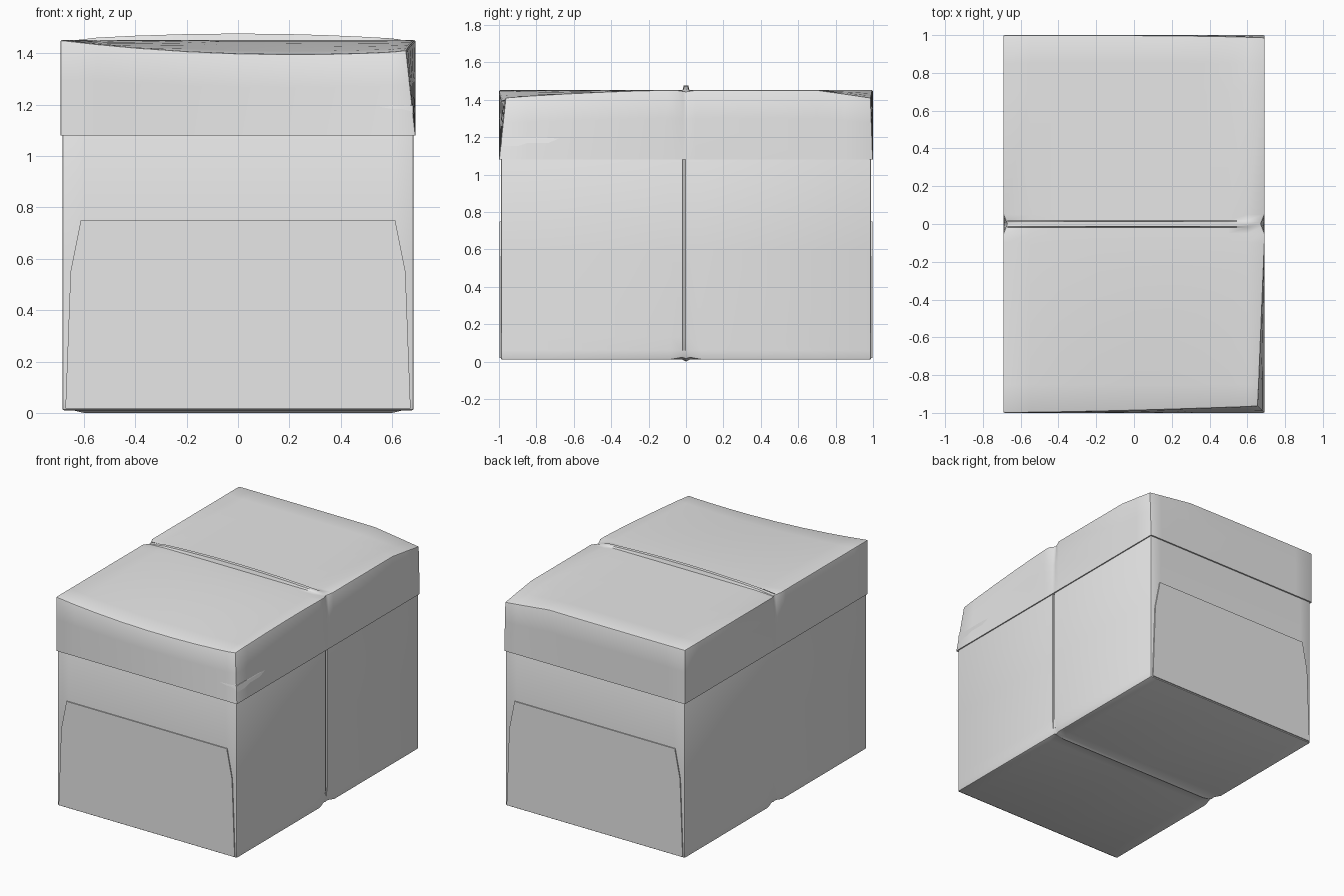
import bpy, bmesh, math
from mathutils import Vector

old = bpy.data.objects.get("Cube")
if old:
    bpy.data.objects.remove(old, do_unlink=True)

# One plain card colour
card = bpy.data.materials.new("light_grey_card")
card.use_nodes = True
card.diffuse_color = (0.8, 0.8, 0.8, 1)
card.node_tree.nodes["Principled BSDF"].inputs["Base Color"].default_value = (0.8, 0.8, 0.8, 1)


def clamp(v):
    return max(0.0, min(1.0, v))


def finish(name, bm):
    bmesh.ops.recalc_face_normals(bm, faces=bm.faces)
    mesh = bpy.data.meshes.new(name)
    bm.to_mesh(mesh)
    bm.free()
    mesh.materials.append(card)
    obj = bpy.data.objects.new(name, mesh)
    bpy.context.collection.objects.link(obj)
    bpy.ops.object.select_all(action="DESELECT")
    obj.select_set(True)
    bpy.context.view_layer.objects.active = obj
    bpy.ops.object.shade_smooth_by_angle(angle=math.radians(35))
    return obj


def card_box(name, half_x, half_y, z0, z1, cuts, bend, round_bottom):
    """Rounded box, sliced on the given planes, then bent by a rule."""
    bm = bmesh.new()
    bmesh.ops.create_cube(bm, size=2)
    for v in bm.verts:
        v.co = Vector((v.co.x * half_x, v.co.y * half_y, z0 if v.co.z < 0 else z1))
    edges = [e for e in bm.edges
             if round_bottom or max(v.co.z for v in e.verts) > z0 + 0.01]
    bmesh.ops.bevel(bm, geom=edges, offset=0.008, segments=2, profile=0.5, affect="EDGES")
    for axis, places in enumerate(cuts):
        normal = Vector([float(i == axis) for i in range(3)])
        for place in places:
            bmesh.ops.bisect_plane(bm, geom=bm.verts[:] + bm.edges[:] + bm.faces[:],
                                   plane_co=normal * place, plane_no=normal, dist=1e-5)
    for v in bm.verts:
        v.co = bend(v.co.copy())
    return finish(name, bm)


def bend_lid(p):
    x, y, z = p
    height = clamp((z - 1.08) / 0.37)
    front = clamp((-y - 0.1) / 0.88)
    back = clamp((y - 0.7) / 0.29)
    across = clamp((x + 0.69) / 1.38)
    # sagging front edge and crushed back corner
    sag = front ** 1.5 * (0.168 * across - 0.128 * across ** 2)
    sag += back * 0.04 * clamp((x - 0.35) / 0.33)
    p.z -= sag * height
    # corners leaning inwards on the left
    if x > 0.65:
        p.x -= 0.036 * height * front
    if y < -0.95:
        p.y += 0.035 * height * across ** 1.5
    if y > 0.95:
        p.y -= 0.012 * height * across ** 4
    # raised fold along the middle, pinched at both ends
    if abs(y) < 0.013 and z > 1.44:
        p.z += 0.025 * (1 - (x / 0.69) ** 2)
    if abs(x) > 0.67:
        pinch = clamp(1 - abs(y) / 0.05) * height ** 2
        p.x -= math.copysign(0.02 * pinch, x)
        p.z -= 0.008 * pinch
    return p


def bend_body(p):
    x, y, z = p
    # bottom fold and pinched ends
    near = clamp(1 - abs(y) / 0.08)
    low = clamp(1 - z / 0.12)
    if abs(x) > 0.66:
        p.x -= math.copysign(0.018 * near * low, x)
    if z < 0.03:
        p.z -= 0.01 * clamp(1 - abs(y) / 0.02)
        if abs(x) > 0.66:
            p.z += 0.014 * near
    # narrow upright crease on the left side
    if x > 0.66 and -0.018 < y < -0.004 and z > 0.12:
        p.x -= 0.007
    return p


folds = [-0.05, -0.018, -0.012, 0, 0.012, 0.018, 0.05]
lid_cuts = ([-0.55, -0.4, -0.2, 0, 0.2, 0.35, 0.5, 0.6],
            [-0.85, -0.65, -0.45, -0.25, -0.1, 0.7, 0.85] + folds, [1.3])
body_cuts = ([-0.6, 0, 0.6], [-0.08, -0.02, -0.017, -0.005, -0.002, 0, 0.02, 0.08],
             [0.06, 0.13, 0.6])

card_box("box_body", 0.684, 0.99, 0.01, 1.2, body_cuts, bend_body, True)
card_box("box_lid", 0.692, 1.0, 1.08, 1.452, lid_cuts, bend_lid, False)

# Tapered flap on the front and back
outline = [(0.672, 0.018), (0.652, 0.55), (0.612, 0.75)]
outline += [(-x, z) for x, z in reversed(outline)]
for name, side in (("front_flap", -1), ("back_flap", 1)):
    bm = bmesh.new()
    face = bm.faces.new([bm.verts.new((x, side * 0.989, z)) for x, z in outline])
    grown = bmesh.ops.extrude_face_region(bm, geom=[face])
    moved = [g for g in grown["geom"] if isinstance(g, bmesh.types.BMVert)]
    bmesh.ops.translate(bm, verts=moved, vec=(0, side * 0.008, 0))
    finish(name, bm)
